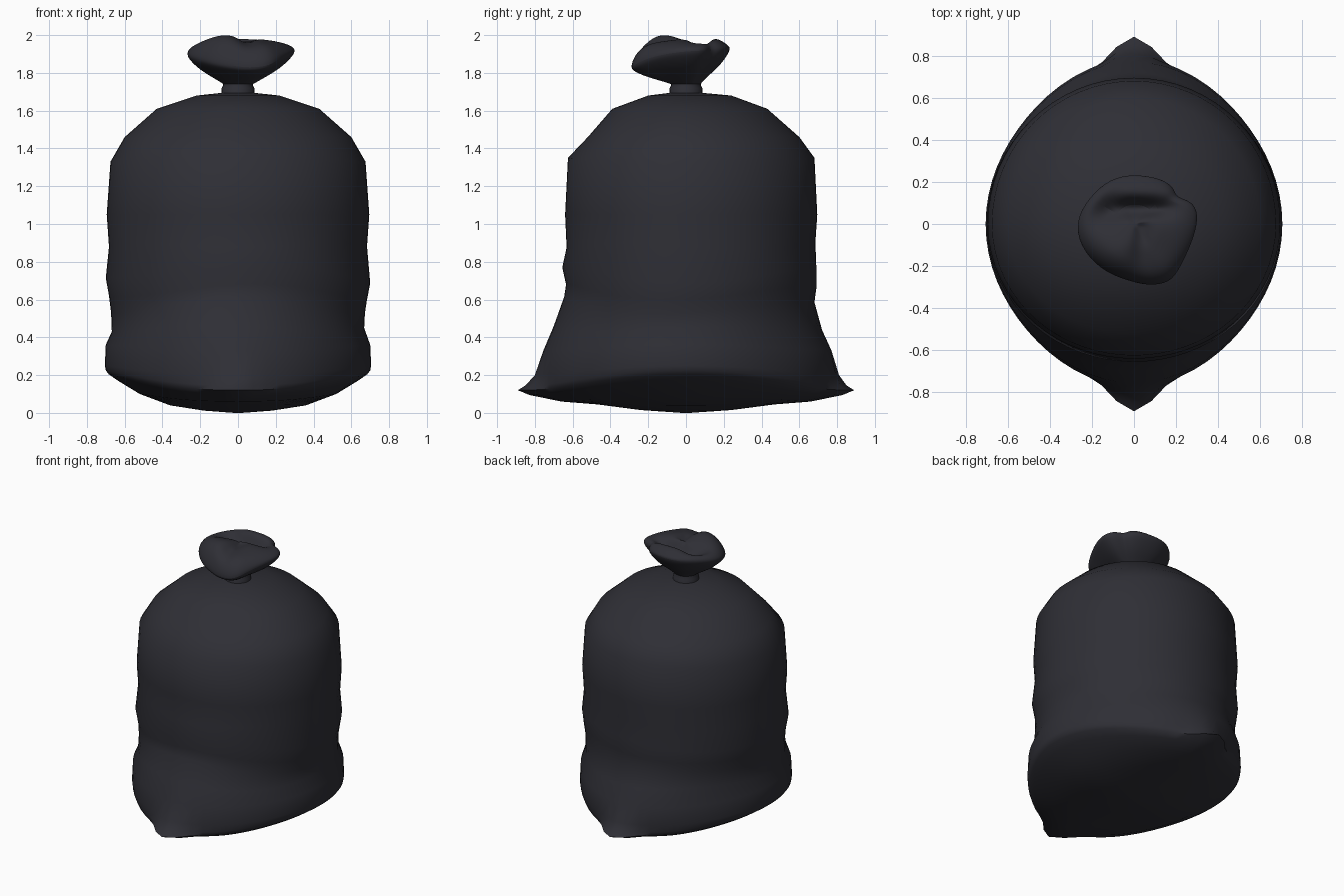
import bpy, math

if "Cube" in bpy.data.objects:
    bpy.data.objects.remove(bpy.data.objects["Cube"])

plastic = bpy.data.materials.new("black plastic")
plastic.diffuse_color = (0.028, 0.028, 0.036, 1)
plastic.use_nodes = True
plastic.node_tree.nodes["Principled BSDF"].inputs["Base Color"].default_value = plastic.diffuse_color


def loft(name, rings, cap_end=True):
    """Skin a list of equal-length closed rings, listed from the top down or bottom up."""
    n = len(rings[0])
    verts = [p for r in rings for p in r]
    faces = []
    for k in range(len(rings) - 1):
        for i in range(n):
            j = (i + 1) % n
            faces.append((k * n + i, k * n + j, (k + 1) * n + j, (k + 1) * n + i))
    if cap_end:
        faces.append(tuple(range((len(rings) - 1) * n, len(rings) * n)))
    me = bpy.data.meshes.new(name)
    me.from_pydata(verts, [], faces)
    me.materials.append(plastic)
    ob = bpy.data.objects.new(name, me)
    bpy.context.collection.objects.link(ob)
    bpy.context.view_layer.objects.active = ob
    ob.select_set(True)
    bpy.ops.object.mode_set(mode='EDIT')
    bpy.ops.mesh.select_all(action='SELECT')
    bpy.ops.mesh.normals_make_consistent(inside=False)
    bpy.ops.object.mode_set(mode='OBJECT')
    bpy.ops.object.shade_smooth_by_angle(angle=math.radians(60))
    ob.select_set(False)
    return ob


# bag body: z at sides, z at front/back, half width, front depth, back depth, corner spike
BODY = [
    (1.695, 1.695, .08, .08, .08, 0),
    (1.68, 1.68, .22, .20, .24, 0),
    (1.61, 1.61, .43, .39, .43, 0),
    (1.46, 1.46, .60, .52, .60, 0),
    (1.33, 1.35, .675, .625, .68, 0),
    (1.05, 1.05, .695, .64, .695, 0),
    (.88, .89, .683, .632, .685, 0),
    (.70, .77, .70, .655, .69, 0),
    (.61, .67, .683, .635, .69, 0),
    (.53, .60, .672, .645, .68, 0),
    (.44, .45, .668, .70, .72, 0),
    (.36, .33, .70, .755, .77, 0),
    (.25, .20, .705, .80, .81, .03),
    (.225, .145, .70, .85, .85, .08),
    (.205, .12, .685, .89, .89, .12),
    (.17, .095, .635, .83, .83, .10),
    (.10, .06, .52, .66, .66, .03),
    (.04, .045, .36, .47, .47, 0),
    (.012, .015, .18, .24, .24, 0),
    (0, 0, .02, .02, .02, 0),
]
N = 64


def body_ring(zs, zf, rx, front, back, spike):
    ring = []
    p = 2 if zs > .45 else 5
    fold = .014 if .4 < zs < 1 else 0
    for i in range(N):
        a = 2 * math.pi * i / N
        c, s = math.cos(a), math.sin(a)
        depth = front if c < 0 else back
        r = rx + (depth - spike - rx) * abs(c) ** p + spike * abs(c) ** 90
        z = zs + (zf - zs) * c * c + fold * math.sin(3 * a + 9 * zs)
        ring.append((r * s, r * c, z))
    return ring


loft("bag_body", [body_ring(*row) for row in BODY])

# tie band round the neck
BAND = [(1.66, .075), (1.665, .088), (1.72, .086), (1.735, .078), (1.77, .085)]
loft("neck_tie", [[(r * math.sin(2 * math.pi * i / 24), r * math.cos(2 * math.pi * i / 24), z)
                   for i in range(24)] for z, r in BAND])

# gathered top: widest outline of the puffed tuft (x, y, z)
RIM = [(-.285, 0, 1.90), (-.235, -.14, 1.88), (-.13, -.23, 1.85), (-.03, -.265, 1.83),
       (.06, -.29, 1.82), (.17, -.28, 1.83), (.22, -.20, 1.88), (.285, -.06, 1.91),
       (.305, .05, 1.92), (.27, .11, 1.92), (.195, .125, 1.92), (.19, .17, 1.92),
       (.13, .215, 1.93), (0, .235, 1.93), (-.11, .215, 1.93), (-.21, .13, 1.92)]


def crown(x, y):
    """Height of the folded upper surface, with a tucked slit and a soft crease."""
    z = 1.955 + .05 * math.exp(-((x + .08) / .12) ** 2 - ((y + .12) / .10) ** 2)
    z += .025 * math.exp(-((x - .12) / .12) ** 2 - ((y + .02) / .1) ** 2)
    z += .03 * math.exp(-((y - .15) / .06) ** 2)
    z -= .09 * math.exp(-((y - .075) / .035) ** 2 - ((x + .02) / .19) ** 4)
    z -= .03 * math.exp(-((x - .04) / .03) ** 2) * (1 if y < 0 else 0)
    return z


def tuft_ring(scale, blend, top):
    ring = []
    for x, y, z in RIM:
        px, py = x * scale, y * scale
        end = crown(px, py) if top else 1.745
        ring.append((px, py, z + (end - z) * blend))
    return ring


neck = [(.08 * x / math.hypot(x, y), .08 * y / math.hypot(x, y), 1.74) for x, y, z in RIM]
rings = [neck, tuft_ring(.45, .85, False), tuft_ring(.75, .55, False),
         tuft_ring(.96, .2, False), tuft_ring(1.03, 0, False), tuft_ring(.98, .45, True)]
rings += [tuft_ring(s, b, True) for s, b in
          ((.86, .85), (.7, 1), (.55, 1), (.4, 1), (.25, 1), (.1, 1))]
tuft = loft("gathered_top", rings)
mod = tuft.modifiers.new("soften", 'SUBSURF')
mod.levels = mod.render_levels = 2
